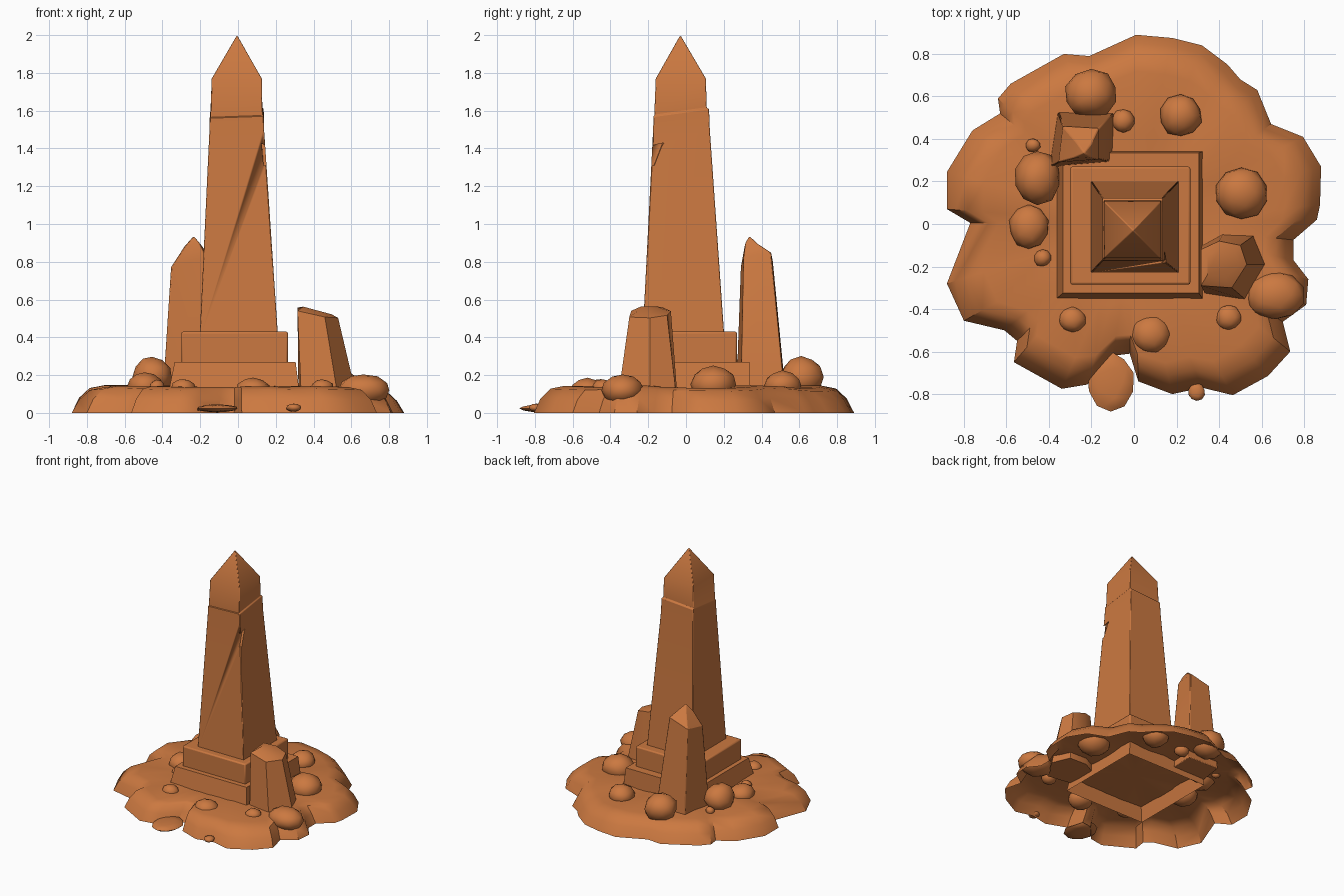
import bpy, bmesh, math, random
from mathutils import Vector, noise

random.seed(4)
clay = bpy.data.materials.new("terracotta_stone")
clay.diffuse_color = (0.60, 0.19, 0.052, 1)


def finish(name, bm, angle=30, bevel=0):
    bmesh.ops.recalc_face_normals(bm, faces=bm.faces)
    me = bpy.data.meshes.new(name)
    bm.to_mesh(me)
    bm.free()
    me.materials.append(clay)
    ob = bpy.data.objects.new(name, me)
    bpy.context.collection.objects.link(ob)
    bpy.ops.object.select_all(action='DESELECT')
    ob.select_set(True)
    bpy.context.view_layer.objects.active = ob
    bpy.ops.object.shade_smooth_by_angle(angle=math.radians(angle))
    if bevel:
        m = ob.modifiers.new("worn_edges", 'BEVEL')
        m.width, m.segments = bevel, 2
        m.limit_method, m.angle_limit = 'ANGLE', math.radians(50)
    return ob


def loft(name, rings, tip=None, bottom=True, angle=30, bevel=0):
    """Skin equal-length rings, closing the top with a cap or a tip point."""
    bm = bmesh.new()
    vs = [[bm.verts.new(p) for p in r] for r in rings]
    n = len(rings[0])
    for a, b in zip(vs, vs[1:]):
        for i in range(n):
            j = (i + 1) % n
            bm.faces.new((a[i], a[j], b[j], b[i]))
    if tip:
        t = bm.verts.new(tip)
        for i in range(n):
            bm.faces.new((vs[-1][i], vs[-1][(i + 1) % n], t))
    else:
        bm.faces.new(vs[-1])
    if bottom:
        bm.faces.new(vs[0][::-1])
    return finish(name, bm, angle, bevel)


def rect(x0, x1, y0, y1, z):
    return [(x0, y0, z), (x1, y0, z), (x1, y1, z), (x0, y1, z)]


# Ground mound: lumpy outline drawn inwards, open underneath
outline = [(.01, .89), (.18, .875), (.32, .84), (.44, .75), (.50, .68), (.58, .63),
           (.645, .47), (.795, .41), (.88, .27), (.875, .09), (.86, .02), (.75, -.075),
           (.75, -.17), (.82, -.26), (.81, -.38), (.70, -.46), (.735, -.60), (.63, -.715),
           (.465, -.805), (.32, -.77), (.18, -.80), (.02, -.74), (-.02, -.61), (-.10, -.62),
           (-.22, -.755), (-.34, -.775), (-.565, -.65), (-.55, -.55), (-.61, -.50),
           (-.80, -.455), (-.88, -.28), (-.77, .005), (-.88, .07), (-.88, .245),
           (-.76, .44), (-.63, .52), (-.64, .59), (-.58, .66), (-.33, .80), (-.21, .79)]


def inset(d, z, squash=0):
    ring = []
    for x, y in outline:
        r = math.hypot(x, y)
        k = (r - d - squash * (r - .78)) / r
        h = z + (.018 * noise.noise((x * 3, y * 3, 1)) if z else 0)
        ring.append((x * k, y * k, h))
    return ring


loft("ground_mound", [inset(0, 0), inset(.04, .07), inset(.085, .122, .1),
                      inset(.14, .137, .3), inset(.38, .137, .8)],
     tip=(0, 0, .13), bottom=False, angle=40)

# Stepped pedestal; the lower step is open underneath
loft("lower_step", [rect(-.385, .335, -.37, .345, .03), rect(-.335, .305, -.325, .335, .27)],
     bottom=False)
loft("upper_step", [rect(-.30, .265, -.285, .27, .26), rect(-.30, .265, -.285, .27, .43)],
     bevel=.01)

# Obelisk shaft with a slight ledge near the top of its rear sides
shaft = loft("obelisk", [rect(-.203, .212, -.23, .203, .40),
                         rect(-.151, .138, -.174, .126, 1.50),
                         [(-.149, -.172, 1.56), (.136, -.172, 1.57),
                          (.136, .122, 1.61), (-.149, .122, 1.59)],
                         [(-.146, -.168, 1.565), (.129, -.168, 1.575),
                          (.129, .110, 1.615), (-.146, .110, 1.595)],
                         rect(-.139, .126, -.160, .105, 1.77)],
             tip=(-.005, -.03, 2.0), bevel=.008)

# Wedge-shaped chip out of the front right edge
chip = loft("chip_cutter", [[(.135, -.25, 1.31), (.20, -.16, 1.31), (.135, -.17, 1.31)],
                            [(.125, -.25, 1.41), (.20, -.10, 1.40), (.125, -.12, 1.44)]])
chip.hide_render = True
chip.hide_viewport = True
cut = shaft.modifiers.new("chip", 'BOOLEAN')
cut.object, cut.operation, cut.solver = chip, 'DIFFERENCE', 'EXACT'

# Tall broken stone behind on the left
loft("tall_stone", [[(-.40, .265, .08), (-.10, .29, .08), (-.09, .525, .08), (-.36, .53, .08)],
                    [(-.355, .29, .77), (-.165, .305, .82), (-.165, .45, .85), (-.335, .46, .80)],
                    [(-.285, .31, .88), (-.205, .315, .90), (-.20, .38, .895), (-.27, .385, .885)]],
     tip=(-.235, .335, .937), angle=25, bevel=.006)

# Short slanted stone on the right
low = [(.32, -.10), (.42, -.045), (.57, -.05), (.63, -.19), (.53, -.36), (.335, -.33)]
top = [(.315, -.12), (.40, -.08), (.50, -.10), (.53, -.19), (.46, -.30), (.315, -.29)]
cap = [(.345, -.15), (.40, -.12), (.475, -.13), (.495, -.19), (.43, -.255), (.345, -.24)]
loft("short_stone", [[(x, y, .08) for x, y in low],
                     [(x, y, .565 - .22 * (x - .28) + .1 * min(0, y + .12)) for x, y in top],
                     [(x, y, .572 - .27 * (x - .31)) for x, y in cap]], angle=35)

# Scattered boulders and pebbles: centre, radii
rocks = [(-.20, .61, .19, .125, .115, .11), (-.05, .485, .14, .055, .055, .05),
         (.22, .51, .145, .10, .10, .075), (.505, .145, .15, .125, .12, .10),
         (-.455, .22, .19, .11, .125, .11), (-.495, -.015, .14, .095, .105, .075),
         (-.43, -.16, .135, .042, .04, .04), (-.475, .37, .145, .035, .032, .03),
         (-.29, -.45, .13, .062, .062, .05), (.08, -.52, .115, .095, .092, .07),
         (.445, -.44, .13, .06, .06, .048), (.665, -.335, .12, .14, .115, .085),
         (-.11, -.745, .024, .112, .14, .021), (.295, -.79, .028, .04, .042, .022)]
for n, (x, y, z, rx, ry, rz) in enumerate(rocks):
    bm = bmesh.new()
    bmesh.ops.create_icosphere(bm, subdivisions=2, radius=1)
    seed = Vector((n * 5.3, n * 2.1, 0))
    for v in bm.verts:
        k = 1 + .12 * noise.noise(v.co * 1.2 + seed)
        v.co = Vector((x + v.co.x * rx * k, y + v.co.y * ry * k,
                       max(.003, z + v.co.z * rz * k)))
    finish(f"boulder_{n + 1}", bm, 40)
